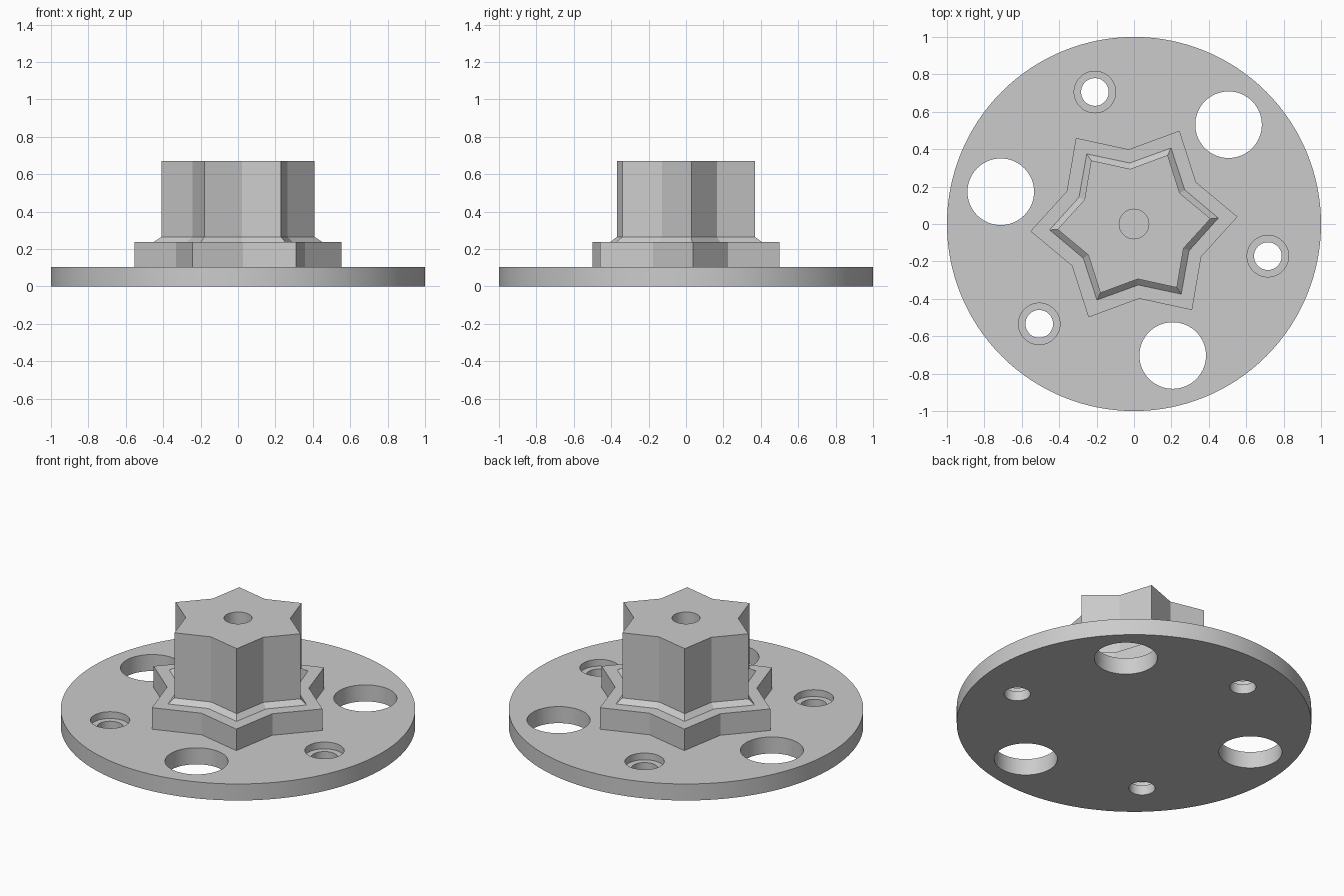
import bpy, bmesh
from math import radians, pi, cos, sin
from mathutils import Vector

if "Cube" in bpy.data.objects:
    bpy.data.objects.remove(bpy.data.objects["Cube"], do_unlink=True)

GREY = (0.6, 0.6, 0.6, 1.0)
grey = bpy.data.materials.new("light_grey")
grey.use_nodes = True
grey.diffuse_color = GREY
grey.node_tree.nodes["Principled BSDF"].inputs["Base Color"].default_value = GREY


def polar(radius, degrees, z=0.0):
    a = radians(degrees)
    return Vector((radius * cos(a), radius * sin(a), z))


def cylinder(name, radius, z0, z1, centre=Vector(), sides=64):
    bpy.ops.mesh.primitive_cylinder_add(
        vertices=sides, radius=radius, depth=z1 - z0,
        location=(centre.x, centre.y, (z0 + z1) / 2))
    obj = bpy.context.object
    obj.name = name
    obj.data.materials.append(grey)
    return obj


def cut(target, cutter):
    cutter.hide_render = True
    mod = target.modifiers.new("cut", "BOOLEAN")
    mod.operation = "DIFFERENCE"
    mod.solver = "EXACT"
    mod.object = cutter
    bpy.context.view_layer.objects.active = target
    bpy.ops.object.modifier_apply(modifier=mod.name)
    bpy.data.objects.remove(cutter, do_unlink=True)


def smooth(obj):
    bpy.ops.object.select_all(action="DESELECT")
    obj.select_set(True)
    bpy.context.view_layer.objects.active = obj
    bpy.ops.object.shade_smooth_by_angle(angle=radians(20))


def star_loft(name, sections, points=6, turn=4):
    """Stack star outlines given as (tip radius, notch radius, height)."""
    bm = bmesh.new()
    count = points * 2
    step = 360 / count
    rings = [[bm.verts.new(polar(notch if i % 2 else tip, turn + i * step, z))
              for i in range(count)] for tip, notch, z in sections]
    for low, high in zip(rings, rings[1:]):
        for i in range(count):
            j = (i + 1) % count
            bm.faces.new((low[i], low[j], high[j], high[i]))
    bm.faces.new(rings[0][::-1])
    bm.faces.new(rings[-1])
    mesh = bpy.data.meshes.new(name)
    bm.to_mesh(mesh)
    bm.free()
    mesh.materials.append(grey)
    obj = bpy.data.objects.new(name, mesh)
    bpy.context.collection.objects.link(obj)
    return obj


BASE_TOP = 0.103

# Round mounting plate with alternating large and countersunk holes
plate = cylinder("mounting_plate", 1.0, 0, BASE_TOP, sides=128)
for k in range(3):
    large = polar(0.733, 46.4 + 120 * k)
    small = polar(0.736, 106.5 + 120 * k)
    cut(plate, cylinder("large_hole", 0.178, -0.1, 0.2, large))
    cut(plate, cylinder("screw_hole", 0.074, -0.1, 0.2, small))
    cut(plate, cylinder("screw_recess", 0.111, BASE_TOP - 0.042, 0.2, small))
smooth(plate)

# Star hub: wide foot, sloped collar, tall post with a blind bore
hub = star_loft("star_hub", [
    (0.555, 0.4, BASE_TOP),
    (0.555, 0.4, 0.237),
    (0.452, 0.327, 0.237),
    (0.41, 0.295, 0.265),
    (0.41, 0.295, 0.67),
])
cut(hub, cylinder("centre_bore", 0.079, 0.27, 0.8))
smooth(hub)
